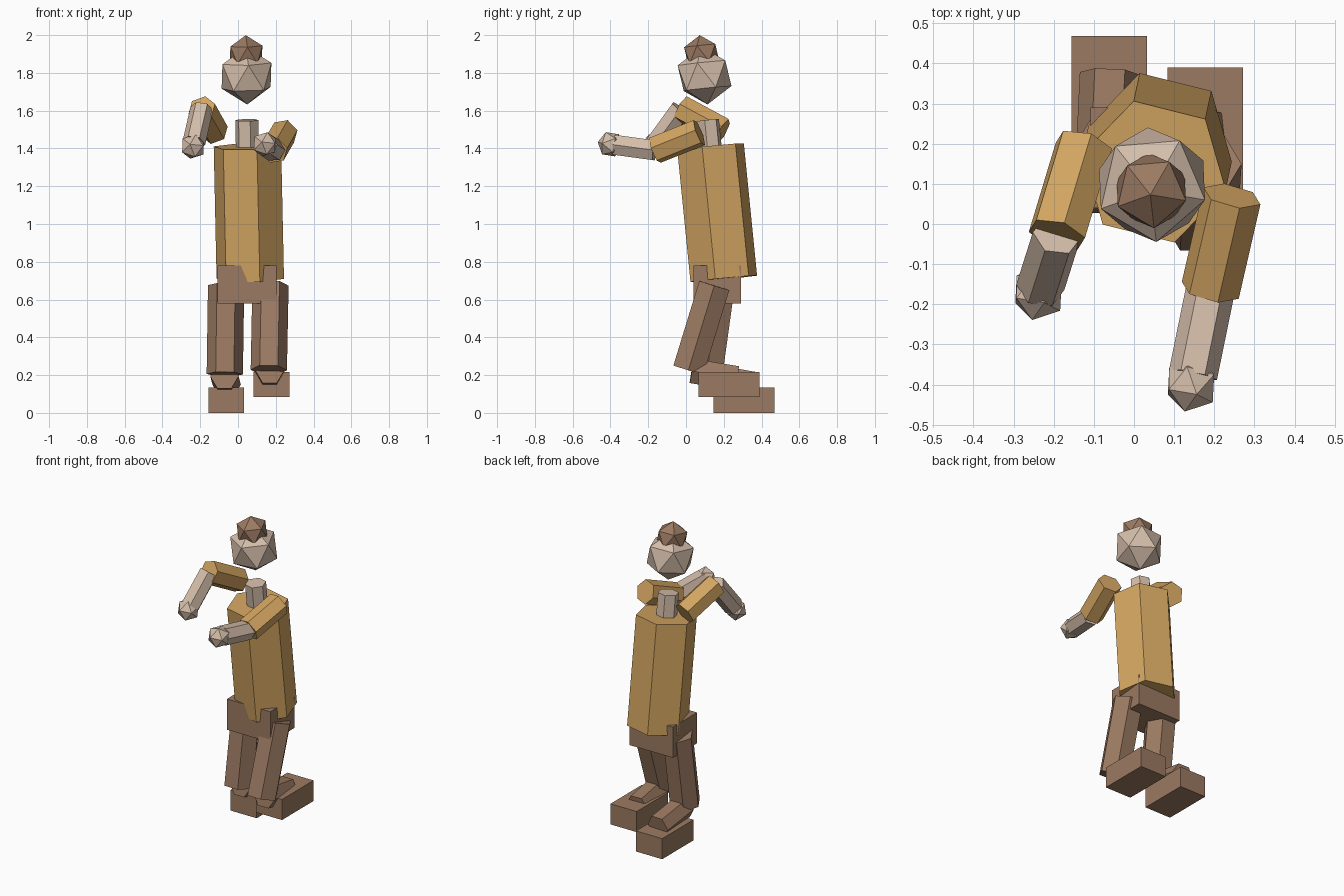
import bpy
import bmesh
from math import cos, sin, radians
from mathutils import Vector, Matrix, Euler

cube = bpy.data.objects.get("Cube")
if cube:
    bpy.data.objects.remove(cube, do_unlink=True)


def material(name, rgb):
    mat = bpy.data.materials.new(name)
    mat.use_nodes = True
    mat.diffuse_color = (*rgb, 1)
    mat.node_tree.nodes["Principled BSDF"].inputs["Base Color"].default_value = (*rgb, 1)
    return mat


ochre = material("ochre cloth", (0.65, 0.375, 0.12))
skin = material("pale skin", (0.66, 0.51, 0.40))
brown = material("brown", (0.33, 0.195, 0.122))


def finish(name, bm, mat):
    bmesh.ops.recalc_face_normals(bm, faces=bm.faces)
    mesh = bpy.data.meshes.new(name)
    bm.to_mesh(mesh)
    bm.free()
    mesh.materials.append(mat)
    obj = bpy.data.objects.new(name, mesh)
    bpy.context.collection.objects.link(obj)


def prism(name, start, end, radius, mat, phase=0):
    """Six-sided prism running from start to end."""
    a, b = Vector(start), Vector(end)
    d = (b - a).normalized()
    u = Vector((1, 0, 0))
    u = (u - d * u.dot(d)).normalized()
    v = d.cross(u)
    bm = bmesh.new()
    rings = []
    for c in (a, b):
        ring = []
        for i in range(6):
            t = radians(phase + 60 * i)
            ring.append(bm.verts.new(c + radius * (u * cos(t) + v * sin(t))))
        rings.append(ring)
        bm.faces.new(ring)
    for i in range(6):
        j = (i + 1) % 6
        bm.faces.new((rings[0][i], rings[0][j], rings[1][j], rings[1][i]))
    finish(name, bm, mat)


def box(name, low, high, mat):
    lo, hi = Vector(low), Vector(high)
    bm = bmesh.new()
    size = Matrix.Diagonal((*(hi - lo), 1))
    bmesh.ops.create_cube(bm, size=1, matrix=Matrix.Translation((lo + hi) / 2) @ size)
    finish(name, bm, mat)


def ball(name, centre, radius, mat, turn=(6, 0, -13)):
    """Twenty-sided ball."""
    bm = bmesh.new()
    rot = Euler([radians(t) for t in turn]).to_matrix().to_4x4()
    bmesh.ops.create_icosphere(bm, subdivisions=1, radius=radius,
                               matrix=Matrix.Translation(centre) @ rot)
    finish(name, bm, mat)


# Body and head
prism("torso", (0.065, 0.20, 0.71), (0.05, 0.13, 1.41), 0.184, ochre, 46)
prism("neck", (0.05, 0.13, 1.39), (0.047, 0.114, 1.55), 0.063, skin, 46)
box("pelvis", (-0.108, 0.04, 0.58), (0.205, 0.29, 0.78), brown)
ball("head", (0.045, 0.098, 1.785), 0.153, skin)
ball("hair", (0.043, 0.083, 1.9), 0.1, brown)

# Arms: shoulder, elbow, hand
arms = {
    "left": ((0.244, 0.07, 1.484), (0.19, -0.165, 1.39), (0.142, -0.4, 1.422)),
    "right": ((-0.125, 0.195, 1.49), (-0.192, -0.027, 1.61), (-0.238, -0.172, 1.41)),
}
for side, (shoulder, elbow, hand) in arms.items():
    prism(side + "_upper_arm", shoulder, elbow, 0.075, ochre, 75)
    wrist = Vector(elbow).lerp(Vector(hand), 0.9)
    prism(side + "_forearm", elbow, wrist, 0.061, skin)
    ball(side + "_hand", hand, 0.07, skin, (80, 0, -13))

# Legs: hip, knee, shin start, shin end
legs = {
    "left": ((0.172, 0.15, 0.675), (0.163, 0.013, 0.227), (0.168, 0.03, 0.222), (0.163, 0.27, 0.183)),
    "right": ((-0.063, 0.175, 0.675), (-0.07, 0.11, 0.205), (-0.072, 0.125, 0.194), (-0.06, 0.375, 0.15)),
}
for side, (hip, knee, shin, ankle) in legs.items():
    prism(side + "_thigh", hip, knee, 0.096, brown)
    prism(side + "_shin", shin, ankle, 0.075, brown)

# Feet
box("left_foot", (0.083, 0.065, 0.083), (0.272, 0.39, 0.217), brown)
box("right_foot", (-0.156, 0.145, 0), (0.033, 0.468, 0.134), brown)
